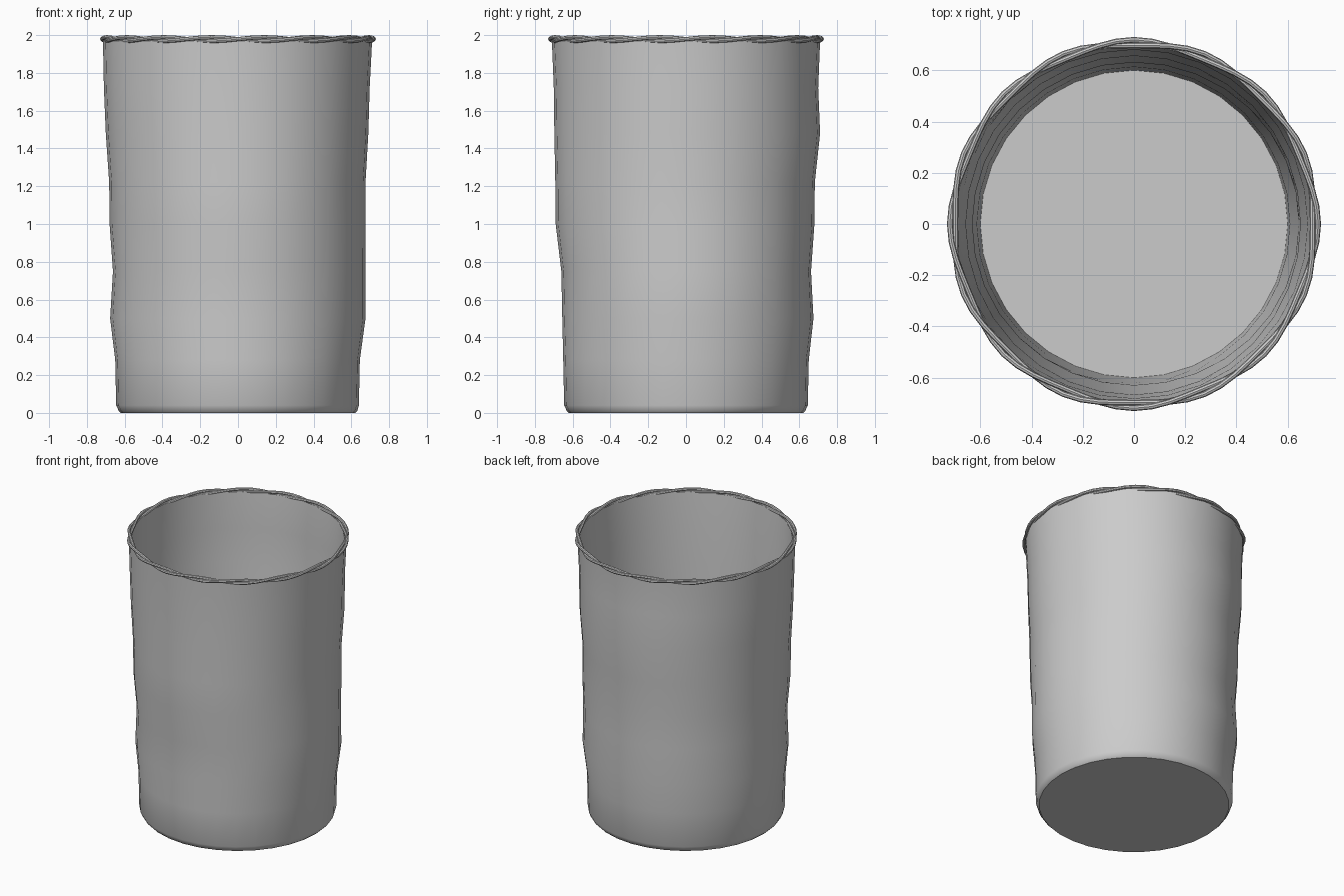
import bpy, bmesh
from math import sin, cos, pi, tau

cube = bpy.data.objects.get("Cube")
if cube:
    bpy.data.objects.remove(cube, do_unlink=True)

grey = bpy.data.materials.new("plain grey")
grey.use_nodes = True
grey.diffuse_color = (0.6, 0.6, 0.6, 1)
grey.node_tree.nodes["Principled BSDF"].inputs["Base Color"].default_value = (0.6, 0.6, 0.6, 1)

SIDES = 32
# Dented wall: height, then radius toward +x, +y, -x, -y
WALL = [
    (0.04, 0.64, 0.645, 0.645, 0.645),
    (0.28, 0.645, 0.65, 0.65, 0.65),
    (0.50, 0.675, 0.675, 0.677, 0.655),
    (0.75, 0.675, 0.662, 0.662, 0.66),
    (1.00, 0.675, 0.68, 0.68, 0.69),
    (1.22, 0.675, 0.682, 0.682, 0.692),
    (1.48, 0.69, 0.71, 0.70, 0.697),
    (1.72, 0.697, 0.70, 0.71, 0.70),
    (1.97, 0.71, 0.71, 0.715, 0.71),
]


def radius(row, a):
    """Blend the four directional radii around the wall."""
    q = (a / (pi / 2)) % 4
    i, t = int(q), q % 1
    w = sin(t * pi / 2) ** 2
    return row[1 + i] * (1 - w) + row[1 + (i + 1) % 4] * w


def finish(obj):
    obj.data.materials.append(grey)
    bpy.ops.object.select_all(action='DESELECT')
    obj.select_set(True)
    bpy.context.view_layer.objects.active = obj
    bpy.ops.object.shade_smooth_by_angle(angle=pi / 5)


def bin_body():
    bm = bmesh.new()

    def ring(z, fn):
        return [bm.verts.new((fn(a) * cos(a), fn(a) * sin(a), z))
                for a in (tau * k / SIDES for k in range(SIDES))]

    # Outside from the base up, over the lip, then down to the inner floor
    rings = [ring(0, lambda a: 0.62), ring(0.012, lambda a: 0.632)]
    rings += [ring(r[0], lambda a, r=r: radius(r, a)) for r in WALL]
    rings.append(ring(1.975, lambda a: 0.695))
    rings += [ring(r[0], lambda a, r=r: radius(r, a) - 0.04 + 0.012 * r[0])
              for r in reversed(WALL[1:-1])]
    rings.append(ring(0.04, lambda a: 0.6))
    for lo, hi in zip(rings, rings[1:]):
        for k in range(SIDES):
            j = (k + 1) % SIDES
            bm.faces.new((lo[k], lo[j], hi[j], hi[k]))
    bm.faces.new(rings[0][::-1])
    bm.faces.new(rings[-1])
    mesh = bpy.data.meshes.new("bin_body")
    bm.to_mesh(mesh)
    bm.free()
    obj = bpy.data.objects.new("bin_body", mesh)
    bpy.context.collection.objects.link(obj)
    finish(obj)


def rim_strand(name, phase, turns=8, points=64):
    """One strand of the twisted wire rim."""
    curve = bpy.data.curves.new(name, 'CURVE')
    curve.dimensions = '3D'
    curve.bevel_depth = 0.011
    curve.bevel_resolution = 2
    spline = curve.splines.new('POLY')
    spline.points.add(points - 1)
    spline.use_cyclic_u = True
    for k, p in enumerate(spline.points):
        a = tau * k / points
        t = turns * a + phase
        r = 0.708 + 0.011 * cos(t)
        p.co = (r * cos(a), r * sin(a), 1.979 + 0.01 * sin(t), 1)
    obj = bpy.data.objects.new(name, curve)
    bpy.context.collection.objects.link(obj)
    bpy.ops.object.select_all(action='DESELECT')
    obj.select_set(True)
    bpy.context.view_layer.objects.active = obj
    bpy.ops.object.convert(target='MESH')
    finish(bpy.context.view_layer.objects.active)


bin_body()
for n in range(2):
    rim_strand(f"rim_strand_{n + 1}", n * pi)
